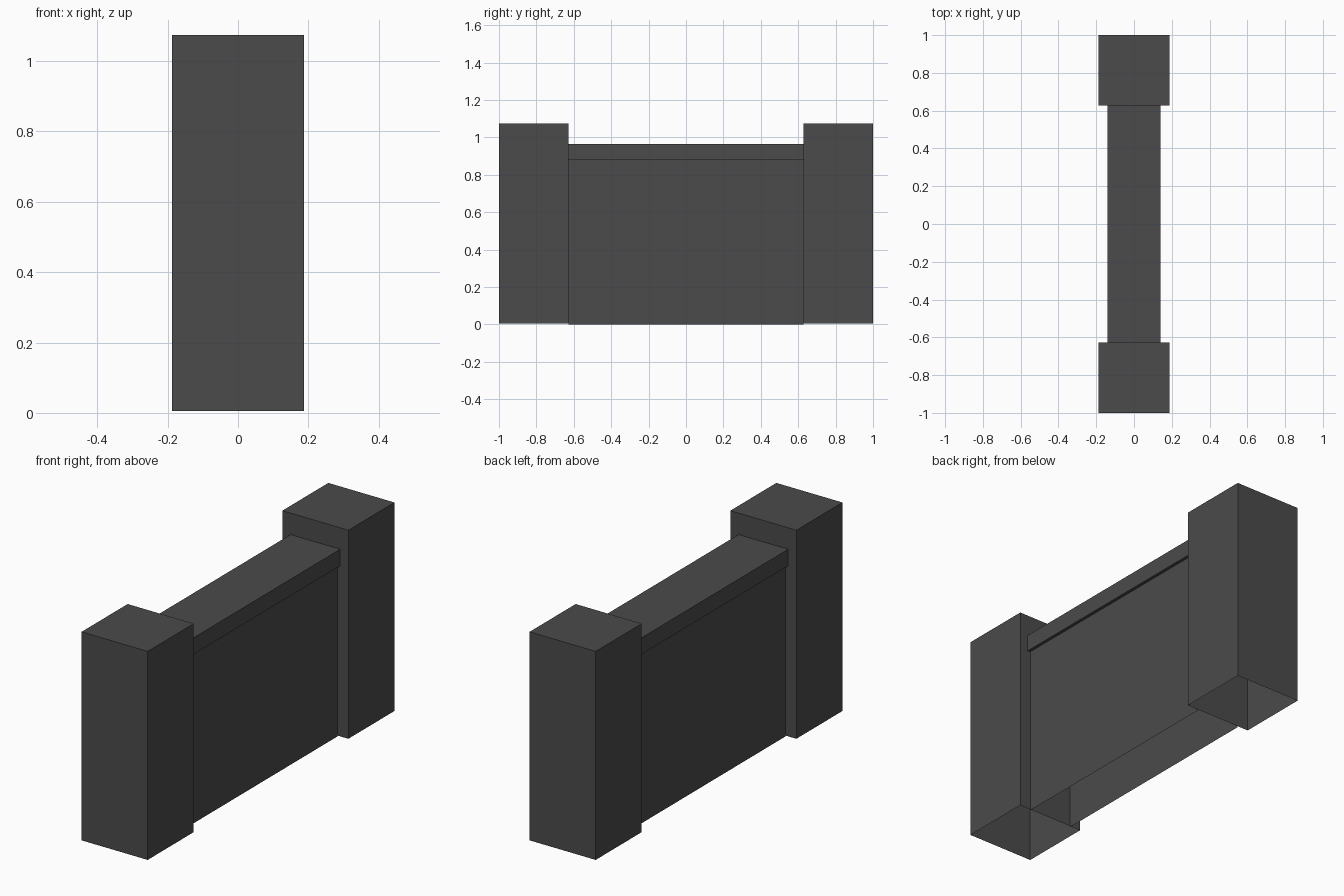
import bpy, bmesh

if "Cube" in bpy.data.objects:
    bpy.data.objects.remove(bpy.data.objects["Cube"])

# One dark grey for everything
grey = bpy.data.materials.new("dark_grey")
grey.diffuse_color = (0.07, 0.07, 0.07, 1.0)
grey.use_nodes = True
grey.node_tree.nodes["Principled BSDF"].inputs["Base Color"].default_value = grey.diffuse_color


def add_object(name, bm):
    mesh = bpy.data.meshes.new(name)
    bm.to_mesh(mesh)
    bm.free()
    mesh.materials.append(grey)
    obj = bpy.data.objects.new(name, mesh)
    bpy.context.collection.objects.link(obj)
    return obj


def pillar(name, y0, y1, half_x=0.1875, z0=0.005, z1=1.075):
    # Box shell with an open underside
    bm = bmesh.new()
    bmesh.ops.create_cube(bm, size=1)
    for v in bm.verts:
        v.co.x *= half_x * 2
        v.co.y = y0 if v.co.y < 0 else y1
        v.co.z = z0 if v.co.z < 0 else z1
    bm.normal_update()
    under = [f for f in bm.faces if f.normal.z < -0.5]
    bmesh.ops.delete(bm, geom=under, context='FACES_ONLY')
    return add_object(name, bm)


# End pillars
pillar("front_pillar", -1.0, -0.627)
pillar("back_pillar", 0.627, 1.0)

# Wall with overhanging cap: a profile swept along y, open underneath
half = [(0.125, 0.0), (0.125, 0.88), (0.141, 0.88), (0.141, 0.965)]
profile = half + [(-x, z) for x, z in reversed(half)]
bm = bmesh.new()
rows = [[bm.verts.new((x, y, z)) for x, z in profile] for y in (-0.627, 0.627)]
for i in range(len(profile) - 1):
    bm.faces.new((rows[0][i], rows[1][i], rows[1][i + 1], rows[0][i + 1]))
bm.normal_update()
if bm.faces[:][0].normal.x < 0:
    bmesh.ops.reverse_faces(bm, faces=bm.faces[:])
add_object("capped_wall", bm)
